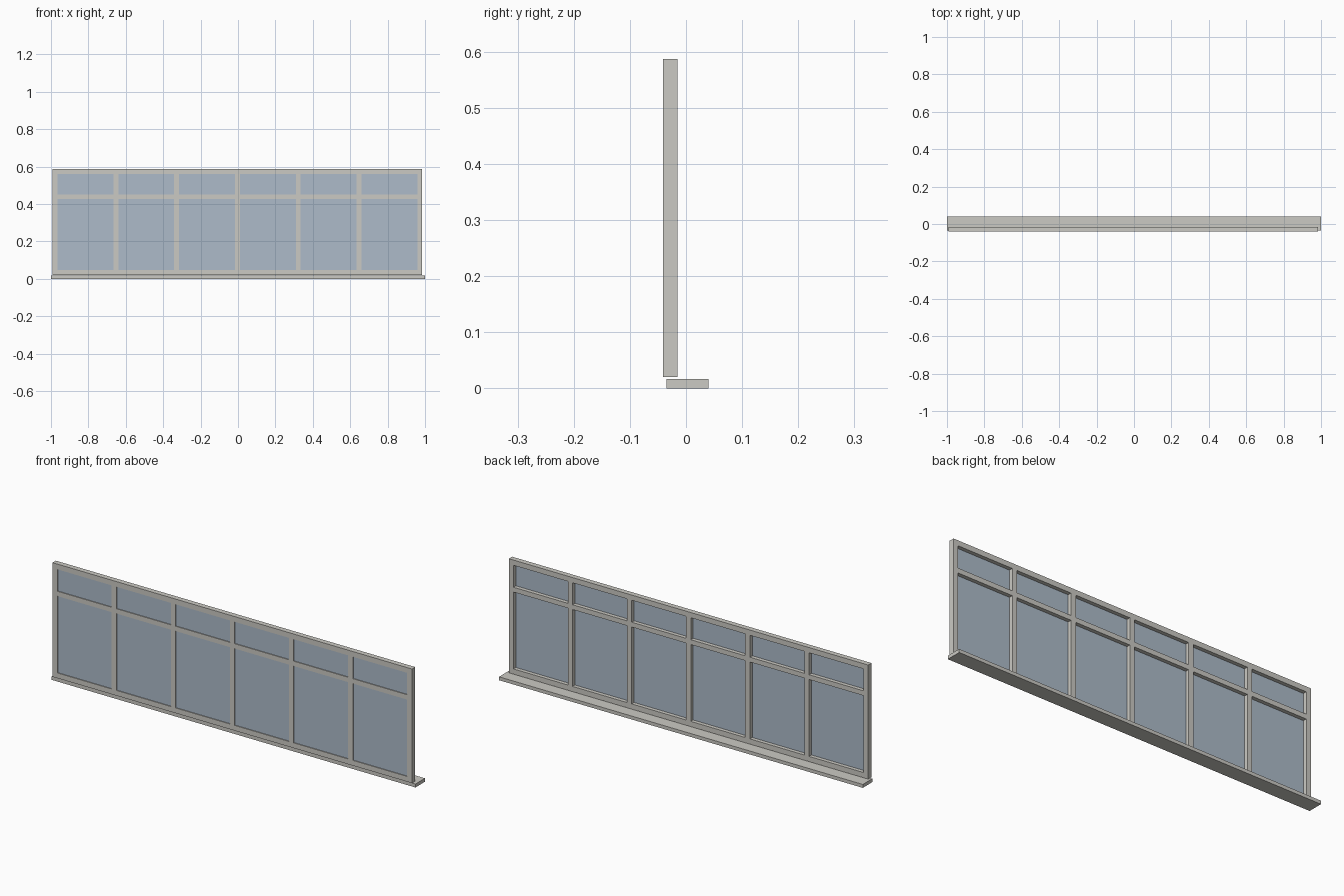
import bpy

old = bpy.data.objects.get("Cube")
if old:
    bpy.data.objects.remove(old, do_unlink=True)


def make_material(name, colour):
    mat = bpy.data.materials.new(name)
    mat.use_nodes = True
    mat.diffuse_color = colour
    mat.node_tree.nodes["Principled BSDF"].inputs["Base Color"].default_value = colour
    return mat


frame_paint = make_material("warm grey paint", (0.60, 0.59, 0.55, 1))
glass_blue = make_material("pale blue glass", (0.42, 0.50, 0.59, 1))


def box(name, x, y, z, mat):
    """Box spanning the (low, high) pairs x, y and z."""
    bpy.ops.mesh.primitive_cube_add(size=1)
    obj = bpy.context.object
    obj.name = name
    spans = (x, y, z)
    for v in obj.data.vertices:
        v.co = [s[0] if c < 0 else s[1] for c, s in zip(v.co, spans)]
    obj.data.materials.append(mat)
    return obj


CENTRE = -0.003        # frame sits slightly off the sill's centre
HALF = 0.988           # half the frame width
BAR = 0.026            # thickness of the frame bars
BOTTOM, TOP = 0.02, 0.587
DEPTH = (-0.041, -0.015)
PANES = 6
left, right = CENTRE - HALF, CENTRE + HALF
inner_z = (BOTTOM + BAR, TOP - BAR)

# Sill projecting towards the back
box("sill", (-1, 1), (-0.035, 0.04), (0, 0.017), frame_paint)

# Full-width rails
box("bottom_rail", (left, right), DEPTH, (BOTTOM, inner_z[0]), frame_paint)
box("top_rail", (left, right), DEPTH, (inner_z[1], TOP), frame_paint)

# Outer stiles and evenly spaced mullions between the rails
pitch = (2 * HALF - BAR) / PANES
for i in range(PANES + 1):
    x = left + i * pitch
    name = "stile" if i in (0, PANES) else "mullion"
    box(name, (x, x + BAR), DEPTH, inner_z, frame_paint)

# Each bay: a transom bar with a pane below and a pane above
for i in range(PANES):
    bay = (left + i * pitch + BAR, left + (i + 1) * pitch)
    box("transom", bay, DEPTH, (0.428, 0.452), frame_paint)
    box("lower_pane", bay, (-0.037, -0.034), (inner_z[0], 0.428), glass_blue)
    box("upper_pane", bay, (-0.037, -0.034), (0.452, inner_z[1]), glass_blue)
